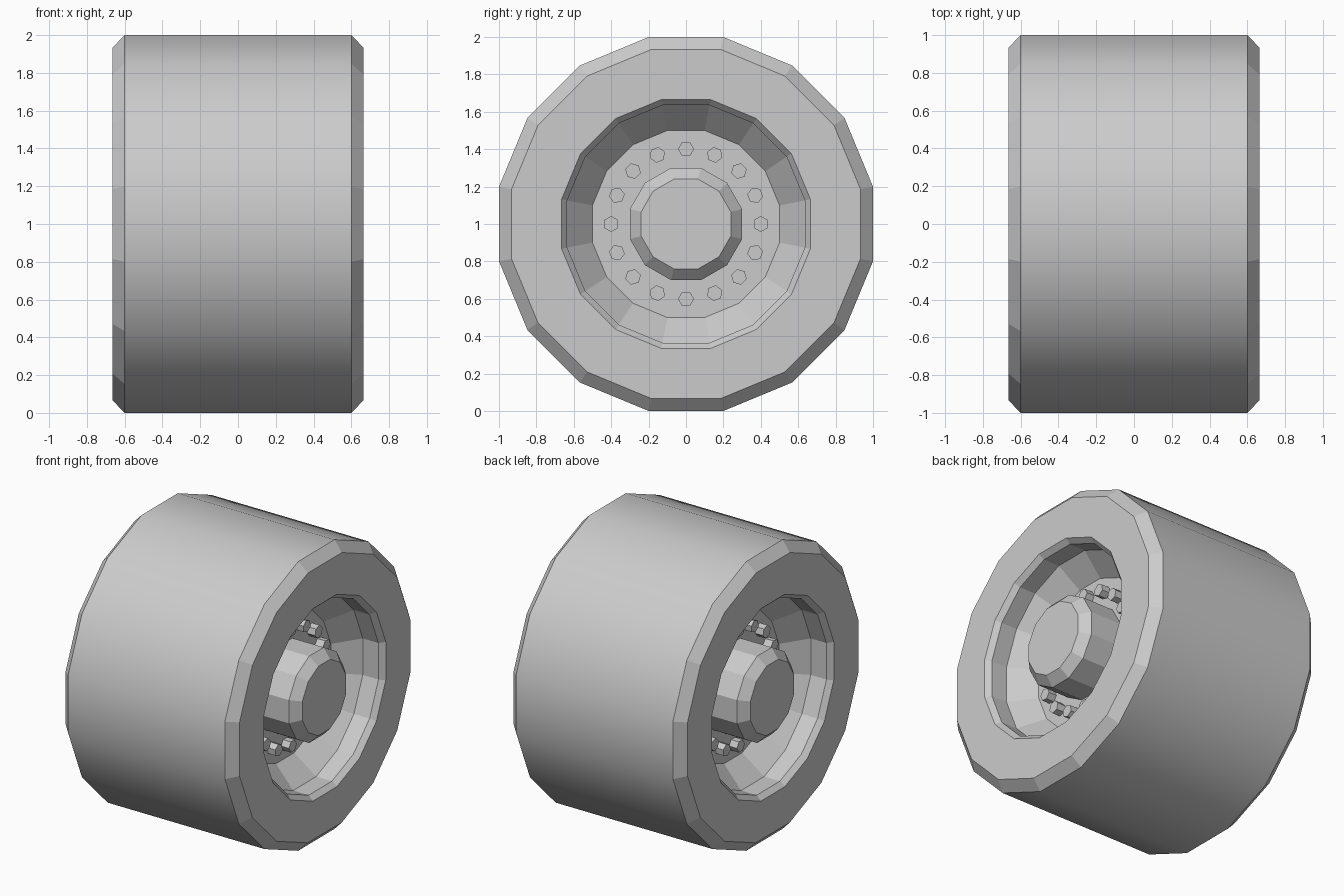
import bpy, bmesh
from math import pi, sin, cos, tau
from mathutils import Matrix

if "Cube" in bpy.data.objects:
    bpy.data.objects.remove(bpy.data.objects["Cube"], do_unlink=True)

grey = bpy.data.materials.new("plain_grey")
grey.use_nodes = True
grey.diffuse_color = (0.6, 0.6, 0.6, 1)
grey.node_tree.nodes["Principled BSDF"].inputs["Base Color"].default_value = (0.6, 0.6, 0.6, 1)

AXLE = Matrix.Translation((0, 0, 1))


def spin(name, profile, sides, matrix=AXLE, ring=False, smooth_rows=()):
    """Turn (x, flat radius) points about the x axis; close it as a ring or with end caps."""
    bm = bmesh.new()
    rows = []
    for x, r in profile:
        r /= cos(pi / sides)
        angles = [(i + 0.5) * tau / sides for i in range(sides)]
        rows.append([bm.verts.new((x, r * sin(a), r * cos(a))) for a in angles])
    for k in range(len(rows) if ring else len(rows) - 1):
        a, b = rows[k], rows[(k + 1) % len(rows)]
        for i in range(sides):
            j = (i + 1) % sides
            face = bm.faces.new((a[i], a[j], b[j], b[i]))
            face.smooth = k in smooth_rows
    if not ring:
        bm.faces.new(rows[0])
        bm.faces.new(rows[-1])
    bmesh.ops.recalc_face_normals(bm, faces=bm.faces)
    mesh = bpy.data.meshes.new(name)
    bm.to_mesh(mesh)
    bm.free()
    mesh.materials.append(grey)
    obj = bpy.data.objects.new(name, mesh)
    obj.matrix_world = matrix
    bpy.context.collection.objects.link(obj)
    return obj


def mirrored(half):
    """Continue a half profile onto the other side of the wheel."""
    return half + [(-x, r) for x, r in reversed(half)]


SIDES = 16
FACE = 0.665   # outer face of the sidewall
FLOOR = 0.36   # floor of the dished rim

# Tyre: flat sidewalls, chamfered shoulders, smooth tread
spin("tyre", mirrored([(FACE, 0.665), (FACE, 0.933), (0.6, 1.0)]), SIDES,
     ring=True, smooth_rows=(2,))

# Rim: bevelled lip, straight wall and sloping dish down to the floor
spin("rim", mirrored([(FLOOR, 0.5), (0.51, 0.635), (0.63, 0.635), (FACE, 0.665)]), SIDES)

for side, label in ((1, "left"), (-1, "right")):
    # Hub with a chamfered end
    spin(f"hub_{label}", [(side * x, r) for x, r in
                          ((FLOOR - 0.02, 0.3), (0.6, 0.3), (0.66, 0.24))], 12)
    # Ring of hexagonal bolts
    for i in range(SIDES):
        place = AXLE @ Matrix.Rotation(i * tau / SIDES, 4, 'X') @ Matrix.Translation((0, 0, 0.4))
        spin(f"bolt_{label}_{i + 1}", [(side * (FLOOR - 0.02), 0.037), (side * 0.42, 0.037)],
             6, place)
